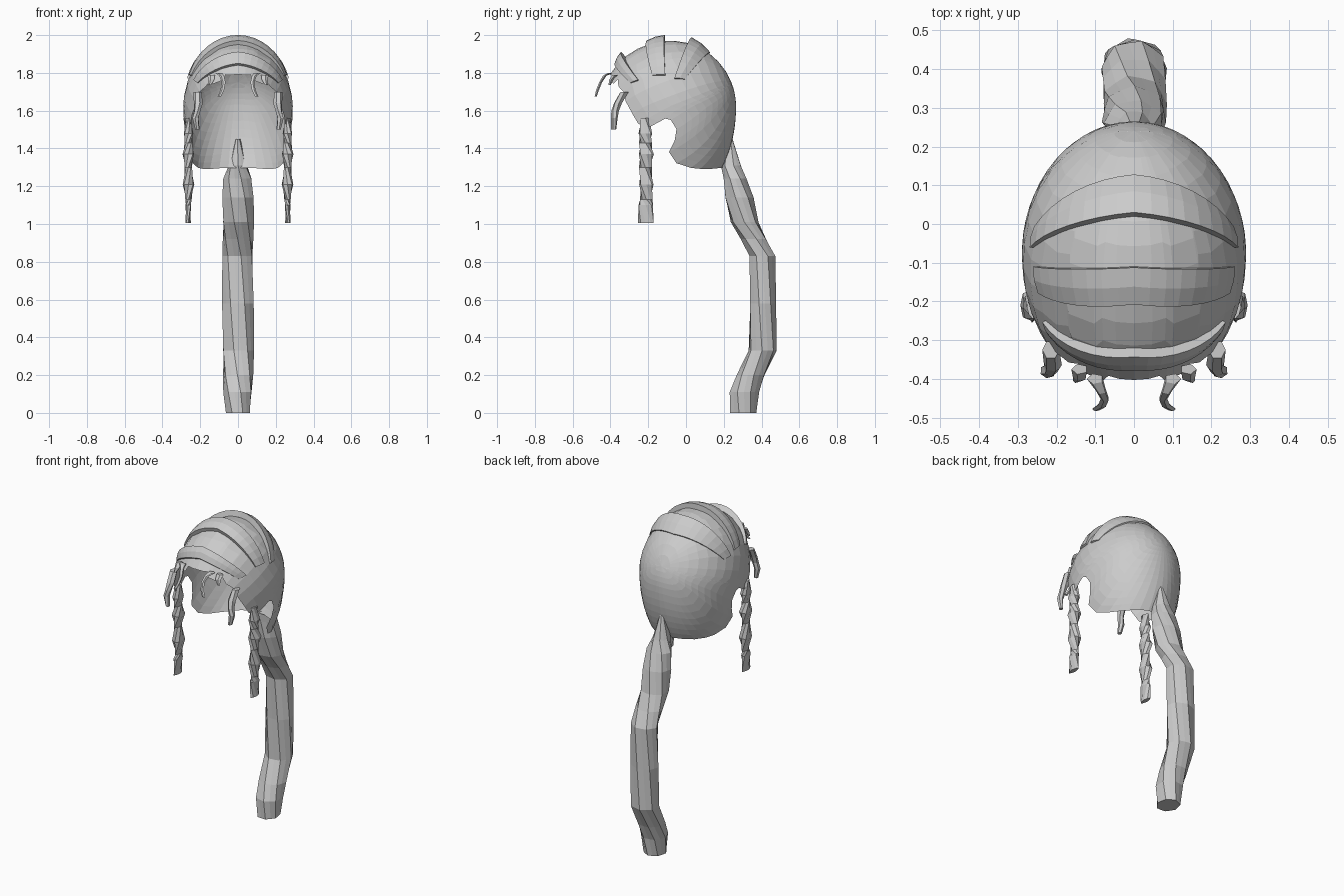
import bpy, bmesh, math
from mathutils import Vector

if "Cube" in bpy.data.objects:
    bpy.data.objects.remove(bpy.data.objects["Cube"])

C = Vector((0, -0.08, 1.62))          # centre of the head form


def semi(v):
    return (0.29, 0.345 if v.y > 0 else 0.37, 0.35 if v.z > 0 else 0.53)


def to_unit(p):
    v = Vector(p) - C
    return Vector(a / s for a, s in zip(v, semi(v))).normalized()


def on_head(u, lift=0.0):
    p = C + Vector(a * s for a, s in zip(u, semi(u)))
    return p + u * lift


def arc(a, b, t):
    w = a.angle(b)
    return (a * math.sin((1 - t) * w) + b * math.sin(t * w)) / math.sin(w)


def make(name, verts, faces):
    me = bpy.data.meshes.new(name)
    me.from_pydata([tuple(v) for v in verts], [], faces)
    bm = bmesh.new()
    bm.from_mesh(me)
    bmesh.ops.remove_doubles(bm, verts=bm.verts, dist=0.0001)
    bmesh.ops.recalc_face_normals(bm, faces=bm.faces)
    bm.to_mesh(me)
    bm.free()
    ob = bpy.data.objects.new(name, me)
    bpy.context.collection.objects.link(ob)
    return ob


def skin(rows, closed):
    """Quads between consecutive rows of equal length."""
    n = len(rows[0])
    faces = []
    for i in range(len(rows) - 1):
        for j in range(n if closed else n - 1):
            k = (j + 1) % n
            faces.append((i * n + j, i * n + k, (i + 1) * n + k, (i + 1) * n + j))
    return [v for r in rows for v in r], faces


def loft(name, rings, sides, twist=0.0, groove=1.0, side=1):
    """Twisted lock of hair through rings (x, y, z, rx, ry)."""
    rows = []
    for i, (x, y, z, rx, ry) in enumerate(rings):
        row = []
        for j in range(sides):
            a = math.tau * j / sides + twist * i
            g = groove if j % 2 else 1.0
            row.append((side * (x + rx * g * math.cos(a)), y + ry * g * math.sin(a), z))
        rows.append(row)
    verts, faces = skin(rows, True)
    faces.append(tuple(range(sides)))
    faces.append(tuple(range(len(verts) - sides, len(verts))))
    return make(name, verts, faces)


# Hair cap: open shell fanned from the back of the head to the hairline
hairline = [(0, -.42, 1.80), (.04, -.42, 1.80), (.07, -.41, 1.80), (.08, -.41, 1.765),
            (.13, -.38, 1.74), (.15, -.37, 1.77), (.17, -.36, 1.73), (.2, -.33, 1.70),
            (.22, -.32, 1.65), (.24, -.28, 1.58), (.25, -.25, 1.53), (.27, -.19, 1.515),
            (.28, -.165, 1.54), (.29, -.12, 1.56), (.29, -.08, 1.55), (.285, -.05, 1.50),
            (.275, -.06, 1.44), (.26, -.09, 1.38), (.24, -.05, 1.32), (.22, .03, 1.285),
            (.19, .08, 1.285), (.15, .13, 1.285), (.10, .17, 1.29), (.05, .185, 1.30),
            (0, .19, 1.30)]
loop = hairline + [(-x, y, z) for x, y, z in hairline[-2:0:-1]]
pole = Vector((0, .93, .37)).normalized()
ROWS = 12
rows = [[on_head(arc(pole, to_unit(p), i / ROWS)) for p in loop] for i in range(ROWS + 1)]
make("hair_cap", *skin(rows, True))

# Raised bands across the crown: front and back edges at centre and at side
bands = [
    ((0, .02, 1.955), (.28, -.06, 1.78), (0, .125, 1.905), (.28, .0, 1.78), .035, .008),
    ((0, -.20, 1.95), (.25, -.18, 1.79), (0, -.11, 1.97), (.26, -.11, 1.79), .022, .032),
    ((0, -.365, 1.84), (.22, -.30, 1.75), (0, -.32, 1.885), (.23, -.25, 1.76), .015, .035),
]
for k, (fc, fs, bc, bs, hf, hb) in enumerate(bands):
    rows = []
    for i in range(-8, 9):
        t = abs(i) / 8
        fade = 1 - 0.75 * t ** 2
        f = arc(to_unit(fc), to_unit(fs), t)
        b = arc(to_unit(bc), to_unit(bs), t)
        m = arc(f, b, 0.5)
        pts = [on_head(f, -.01), on_head(f, hf * fade),
               on_head(m, (hf + hb) / 2 * fade + .003),
               on_head(b, hb * fade), on_head(b, -.01)]
        if i < 0:
            pts = [Vector((-p.x, p.y, p.z)) for p in pts]
        rows.append(pts)
    verts, faces = skin(rows, False)
    n = len(verts)
    faces += [tuple(range(5)), tuple(range(n - 5, n))]
    make(f"crown_band_{k + 1}", verts, faces)

# Long twisted ponytail
tail = [(.235, 1.45, .012, .012), (.24, 1.31, .05, .055), (.26, 1.24, .078, .062),
        (.28, 1.14, .085, .078), (.31, 1.01, .085, .075), (.36, .92, .083, .07),
        (.405, .83, .083, .07), (.405, .58, .086, .072), (.405, .33, .085, .076),
        (.345, .2, .082, .077), (.31, .11, .078, .08), (.30, 0, .065, .072)]
loft("ponytail", [(0, y, z, rx, ry) for y, z, rx, ry in tail], 14, 0.22, 0.92)

# Mirrored side braids, temple locks and fringe strands
braid = [(.262, -.215, 1.56, .015, .03), (.262, -.215, 1.48, .028, .04),
         (.262, -.215, 1.43, .022, .034), (.263, -.21, 1.37, .034, .044),
         (.263, -.215, 1.30, .02, .034), (.262, -.21, 1.21, .034, .042),
         (.262, -.21, 1.13, .017, .033), (.263, -.213, 1.10, .017, .042),
         (.264, -.213, 1.005, .014, .042)]
temple = [(.215, -.325, 1.70, .022, .025), (.21, -.36, 1.64, .024, .022),
          (.215, -.375, 1.60, .018, .02), (.225, -.38, 1.56, .018, .018),
          (.215, -.383, 1.50, .012, .014)]
fringe = [(.10, -.40, 1.80, .022, .014), (.085, -.43, 1.785, .014, .01),
          (.075, -.452, 1.75, .011, .008), (.082, -.468, 1.71, .011, .008),
          (.098, -.478, 1.675, .01, .006)]
hook = [(.14, -.375, 1.79, .022, .014), (.14, -.395, 1.765, .018, .012),
        (.15, -.405, 1.735, .008, .006)]
for side, label in ((1, "right"), (-1, "left")):
    loft(f"side_braid_{label}", braid, 8, math.pi / 4, 0.9, side)
    loft(f"temple_lock_{label}", temple, 6, 0.2, 1, side)
    loft(f"fringe_strand_{label}", fringe, 5, 0, 1, side)
    loft(f"fringe_hook_{label}", hook, 5, 0, 1, side)
